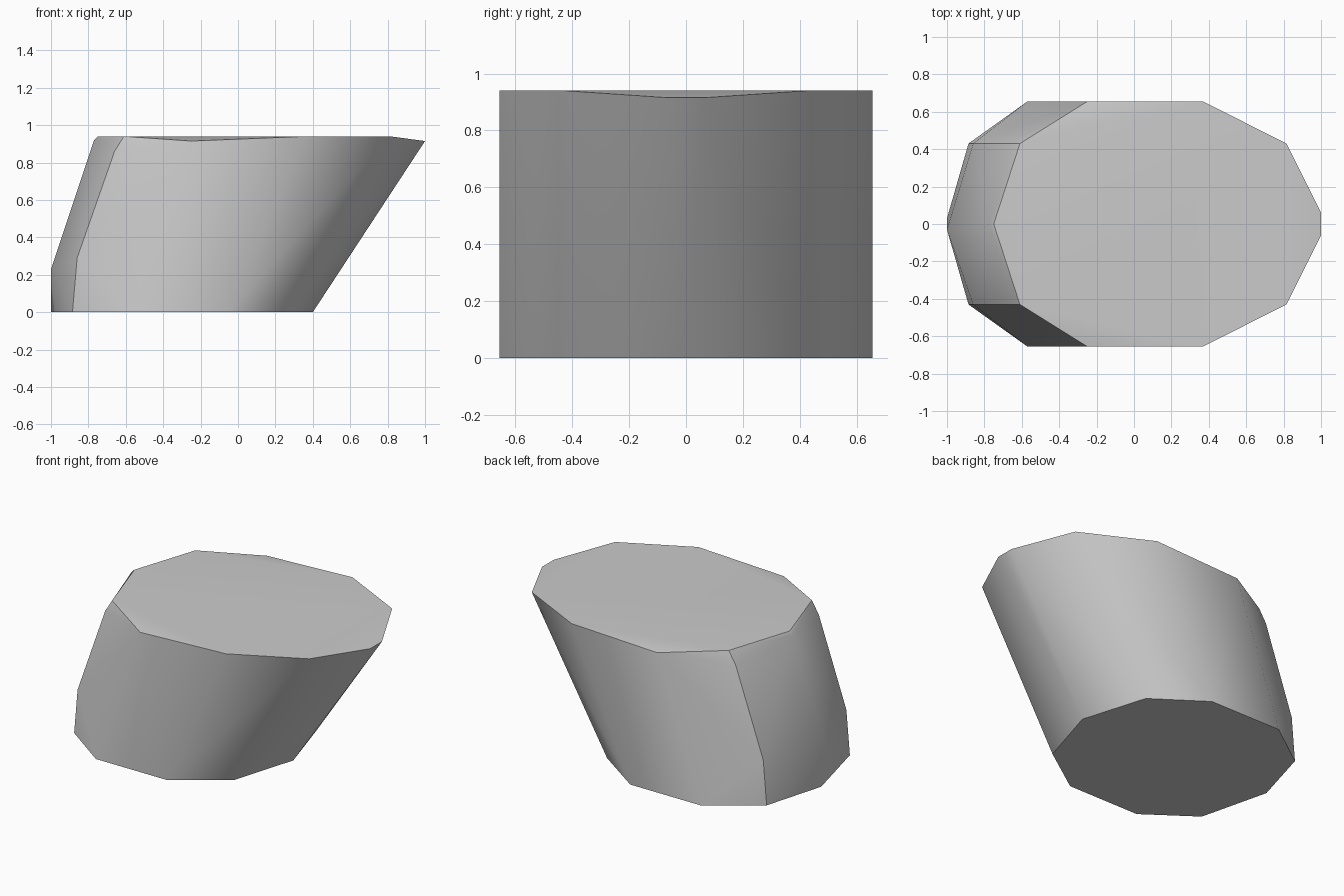
import bpy, bmesh, math

cube = bpy.data.objects.get("Cube")
if cube:
    bpy.data.objects.remove(cube)

# Plain grey material
grey = bpy.data.materials.new("plain grey")
grey.use_nodes = True
color = (0.6, 0.6, 0.6, 1)
grey.diffuse_color = color
grey.node_tree.nodes["Principled BSDF"].inputs["Base Color"].default_value = color

H, W, S = 0.94, 0.655, 0.43   # height, half width, shoulder half width

# Points mirrored front to back: (x, half width, z)
paired = [
    (0.27, S, 0), (-0.055, W, 0), (-0.57, W, 0), (-0.885, S, 0),         # base
    (-0.86, S, 0.29), (-0.66, S, 0.86),                                  # bent shoulder
    (1.0, 0.06, 0.915), (0.815, S, H), (0.37, W, H), (-0.25, W, 0.915),  # rim
    (-0.61, S, H),
]
# Points along the middle of the two ends
middle = [(0.4, 0, 0), (-1, 0.03, 0), (-1, -0.03, 0.23), (-0.77, 0, 0.92), (-0.75, 0, H)]

# Leaning faceted drum, wrapped round the two rings
bm = bmesh.new()
for x, y, z in paired:
    for side in (-1, 1):
        bm.verts.new((x, side * y, z))
for p in middle:
    bm.verts.new(p)
bmesh.ops.convex_hull(bm, input=bm.verts[:])
bmesh.ops.dissolve_limit(bm, angle_limit=math.radians(0.5),
                         verts=bm.verts[:], edges=bm.edges[:])
bmesh.ops.recalc_face_normals(bm, faces=bm.faces[:])

mesh = bpy.data.meshes.new("leaning_drum")
bm.to_mesh(mesh)
bm.free()
mesh.materials.append(grey)
drum = bpy.data.objects.new("leaning_drum", mesh)
bpy.context.collection.objects.link(drum)

# Smooth walls with sharp rims
bpy.ops.object.select_all(action='DESELECT')
drum.select_set(True)
bpy.context.view_layer.objects.active = drum
bpy.ops.object.shade_smooth_by_angle(angle=math.radians(35))
